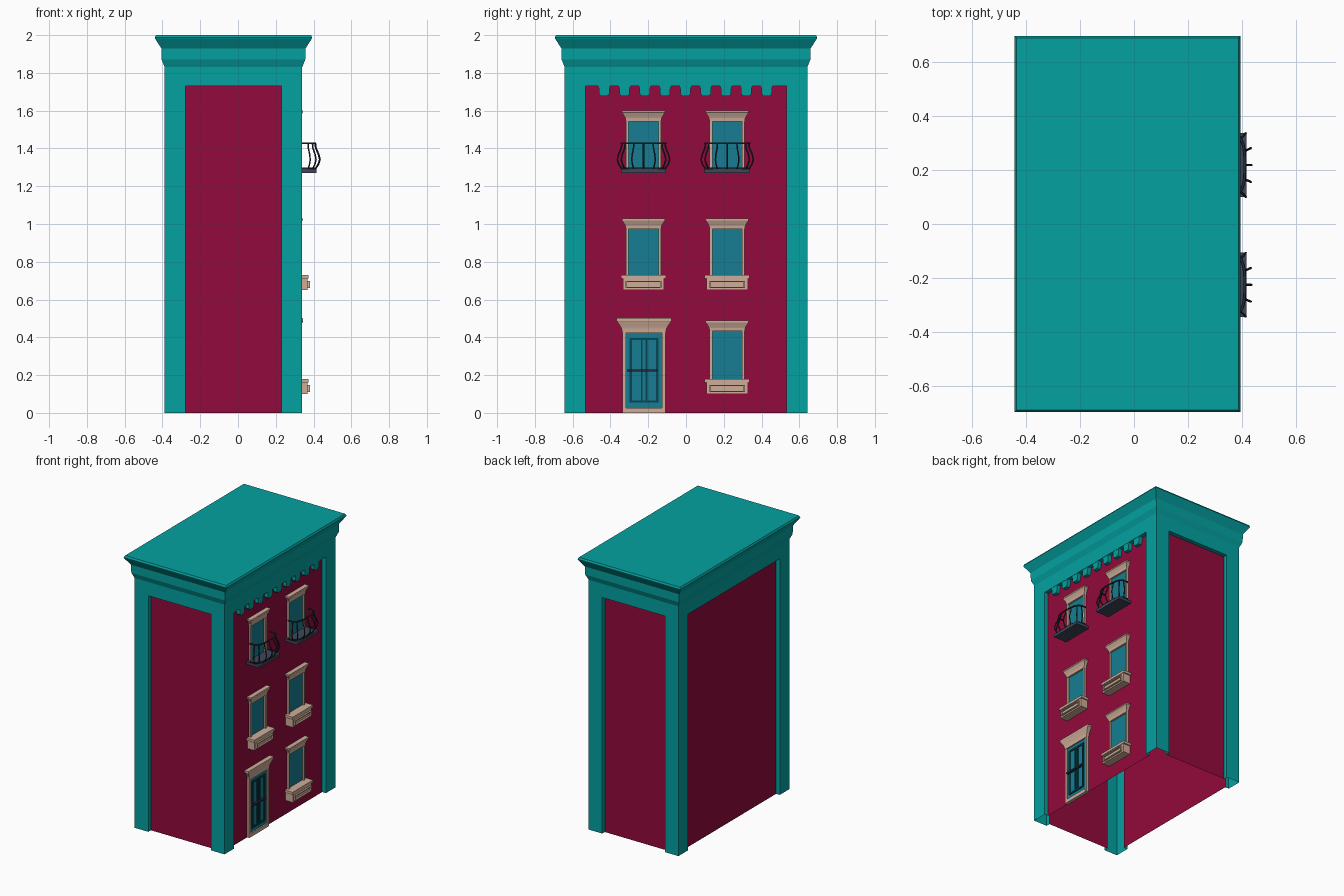
import bpy, bmesh, math
from mathutils import Vector

if "Cube" in bpy.data.objects:
    bpy.data.objects.remove(bpy.data.objects["Cube"])


def mat(name, rgb):
    m = bpy.data.materials.new(name)
    m.diffuse_color = [(c / 255) ** 2.2 for c in rgb] + [1]
    m.use_nodes = True
    m.node_tree.nodes["Principled BSDF"].inputs["Base Color"].default_value = m.diffuse_color
    return m


TEAL = mat("teal", (13, 160, 160))
RED = mat("crimson", (145, 18, 62))
GLASS = mat("glass_blue", (28, 125, 145))
TRIM = mat("sandstone", (206, 172, 152))
SLAB = mat("slate", (66, 72, 90))
IRON = mat("iron", (40, 46, 58))
DOOR = mat("dark_blue", (16, 70, 86))


def finish(name, bm, *mats):
    bmesh.ops.remove_doubles(bm, verts=bm.verts, dist=1e-5)
    bmesh.ops.recalc_face_normals(bm, faces=bm.faces)
    me = bpy.data.meshes.new(name)
    bm.to_mesh(me)
    bm.free()
    for m in mats:
        me.materials.append(m)
    ob = bpy.data.objects.new(name, me)
    bpy.context.collection.objects.link(ob)
    return ob


def face(bm, pts, mi=0):
    bm.faces.new([bm.verts.new(p) for p in pts]).material_index = mi


def loft(bm, rings, bottom=True):
    """Skin between rings of equal length, capping the ends."""
    for a, b in zip(rings, rings[1:]):
        for i in range(len(a)):
            j = (i + 1) % len(a)
            face(bm, (a[i], a[j], b[j], b[i]))
    face(bm, rings[-1])
    if bottom:
        face(bm, rings[0])


def box(bm, x, y, z):
    loft(bm, [[(x[0], y[0], h), (x[1], y[0], h), (x[1], y[1], h), (x[0], y[1], h)] for h in z])


def plate(bm, pts, x0, x1):
    """Extrude a (y, z) outline along x."""
    loft(bm, [[(x, y, z) for y, z in pts] for x in (x0, x1)])


def tube(name, pts, r, material):
    cu = bpy.data.curves.new(name, 'CURVE')
    cu.dimensions = '3D'
    cu.bevel_depth, cu.bevel_resolution, cu.use_fill_caps = r, 1, True
    s = cu.splines.new('POLY')
    s.points.add(len(pts) - 1)
    for p, q in zip(s.points, pts):
        p.co = (*q, 1)
    cu.materials.append(material)
    bpy.context.collection.objects.link(bpy.data.objects.new(name, cu))


CX, HX, HY, HEAD, WALL = -0.024, 0.364, 0.642, 1.73, 0.31
up = Vector((0, 0, 1))


def rect(o, z):
    return [Vector((CX + sx * (HX + o), sy * (HY + o), z))
            for sx, sy in ((-1, -1), (1, -1), (1, 1), (-1, 1))]


# Hollow walls: corner piers and header framing recessed panels, open below
bm = bmesh.new()
c = rect(0, 0)
for i in range(4):
    a, b = c[i], c[(i + 1) % 4]
    t = (b - a).normalized()
    n = t.cross(up)
    p, q = a + t * 0.11, b - t * 0.11
    pi, qi = p - n * 0.03, q - n * 0.03
    h, e = up * HEAD, up * 1.83
    face(bm, (a, p, p + h, p + e, a + e))
    face(bm, (q, b, b + e, q + e, q + h))
    face(bm, (p + h, q + h, q + e, p + e))
    face(bm, (p, pi, pi + h, p + h))
    face(bm, (q, qi, qi + h, q + h))
    face(bm, (p + h, q + h, qi + h, pi + h))
    face(bm, (pi, qi, qi + h, pi + h), 1)
finish("walls", bm, TEAL, RED)

# Cornice and flat roof
bm = bmesh.new()
loft(bm, [rect(o, z) for o, z in ((0, 1.83), (0.016, 1.87), (0.018, 1.93),
                                  (0.05, 1.98), (0.053, 1.987), (0.046, 2.0))], False)
finish("cornice_roof", bm, TEAL)

# Row of small brackets under the header
bm = bmesh.new()
for i in range(9):
    y = -0.003 + (i - 4) * 0.1075
    plate(bm, [(y - .032, HEAD), (y - .027, 1.715), (y - .027, 1.69), (y - .018, 1.677),
               (y + .018, 1.677), (y + .027, 1.69), (y + .027, 1.715), (y + .032, HEAD)],
          WALL - .005, 0.338)
finish("brackets", bm, TEAL)


def surround(bm, y, w, g, z0, z1, ztop, flare):
    """Jambs of outer half width w around opening half width g, with stepped lintel."""
    plate(bm, [(y - w, z0), (y - g, z0), (y - g, z1), (y + g, z1), (y + g, z0), (y + w, z0),
               (y + w, ztop - .02), (y - w, ztop - .02)], WALL - .005, 0.326)
    h = ztop - z1
    steps = ((0.0, 0.328, z1), (.15, 0.33, z1 + h * .3), (.35, .333, z1 + h * .45),
             (.9, .341, z1 + h * .78), (1, .343, z1 + h * .82), (1, .343, ztop))
    loft(bm, [[(WALL - .005, y - w - f * flare, z), (x, y - w - f * flare, z),
               (x, y + w + f * flare, z), (WALL - .005, y + w + f * flare, z)]
              for f, x, z in steps])


def window(name, y, zs, z1, sill):
    bm = bmesh.new()
    surround(bm, y, 0.093, 0.079, zs, z1, z1 + .057, 0.021)
    if sill:
        box(bm, (WALL - .005, .373), (y - .119, y + .119), (zs - .018, zs))
        box(bm, (WALL - .005, .368), (y - .109, y + .109), (zs - .08, zs - .018))
        # raised rim on the sill front
        ya, yb, za, zb = y - .094, y + .094, zs - .07, zs - .032
        box(bm, (.36, .38), (ya, yb), (za, za + .006))
        box(bm, (.36, .38), (ya, yb), (zb - .006, zb))
        box(bm, (.36, .38), (ya, ya + .007), (za, zb))
        box(bm, (.36, .38), (yb - .007, yb), (za, zb))
    finish(name + "_frame", bm, TRIM)
    bm = bmesh.new()
    box(bm, (WALL - .005, WALL + .004), (y - .081, y + .081), (zs, z1 + .002))
    finish(name + "_glass", bm, GLASS)


def balcony(name, y, z):
    bm = bmesh.new()
    box(bm, (WALL - .005, .416), (y - .119, y + .119), (z, z + .02))
    finish(name + "_slab", bm, SLAB)

    def plan(a, o=0.0):
        # rounded-rectangle path seen from above, a = -90..90 degrees
        s, k = math.sin(math.radians(a)), math.cos(math.radians(a))
        return (.335 + (.075 + o) * abs(k) ** .55,
                y + (.117 + o) * math.copysign(abs(s) ** .7, s))

    for lab, h in (("top", .158), ("bottom", .025)):
        tube(f"{name}_{lab}_rail", [(*plan(-90 + 7.5 * i), z + h) for i in range(25)],
             .0055, IRON)
    bulge = ((0, .02), (.016, .045), (.025, .07), (.018, .1), (.004, .13), (0, .158))
    for i, a in enumerate((-75, -50, -18, 0, 18, 50, 75)):
        tube(f"{name}_bar_{i}", [(*plan(a, o), z + h) for o, h in bulge], .0042, IRON)


# Windows on three storeys, balconies on the top one
LEFT, RIGHT = -0.225, 0.218
window("ground_window", RIGHT, .18, .433, True)
for side, y in (("left", LEFT), ("right", RIGHT)):
    window(f"middle_{side}_window", y, .73, .973, True)
    window(f"top_{side}_window", y, 1.28, 1.543, False)
    balcony(f"{side}_balcony", y, 1.27)

# Door with surround, leaf, bars and handle rail
y = -0.222
bm = bmesh.new()
surround(bm, y, .114, .095, 0, .422, .502, .032)
box(bm, (WALL - .005, .328), (y - .1, y + .1), (0, .026))
finish("door_frame", bm, TRIM)
bm = bmesh.new()
box(bm, (WALL - .005, WALL + .008), (y - .097, y + .097), (.02, .425))
finish("door_leaf", bm, GLASS)
bm = bmesh.new()
for s in (-1, 1):
    for o, w in ((.07, .006), (.012, .005)):
        yc = y + s * o
        box(bm, (WALL, .325), (yc - w, yc + w), (.055, .397))
for z in (.06, .391):
    box(bm, (WALL, .325), (y - .076, y + .076), (z - .006, z + .006))
finish("door_bars", bm, DOOR)
bm = bmesh.new()
box(bm, (WALL, .336), (y - .09, y + .07), (.219, .231))
finish("door_handle", bm, IRON)
